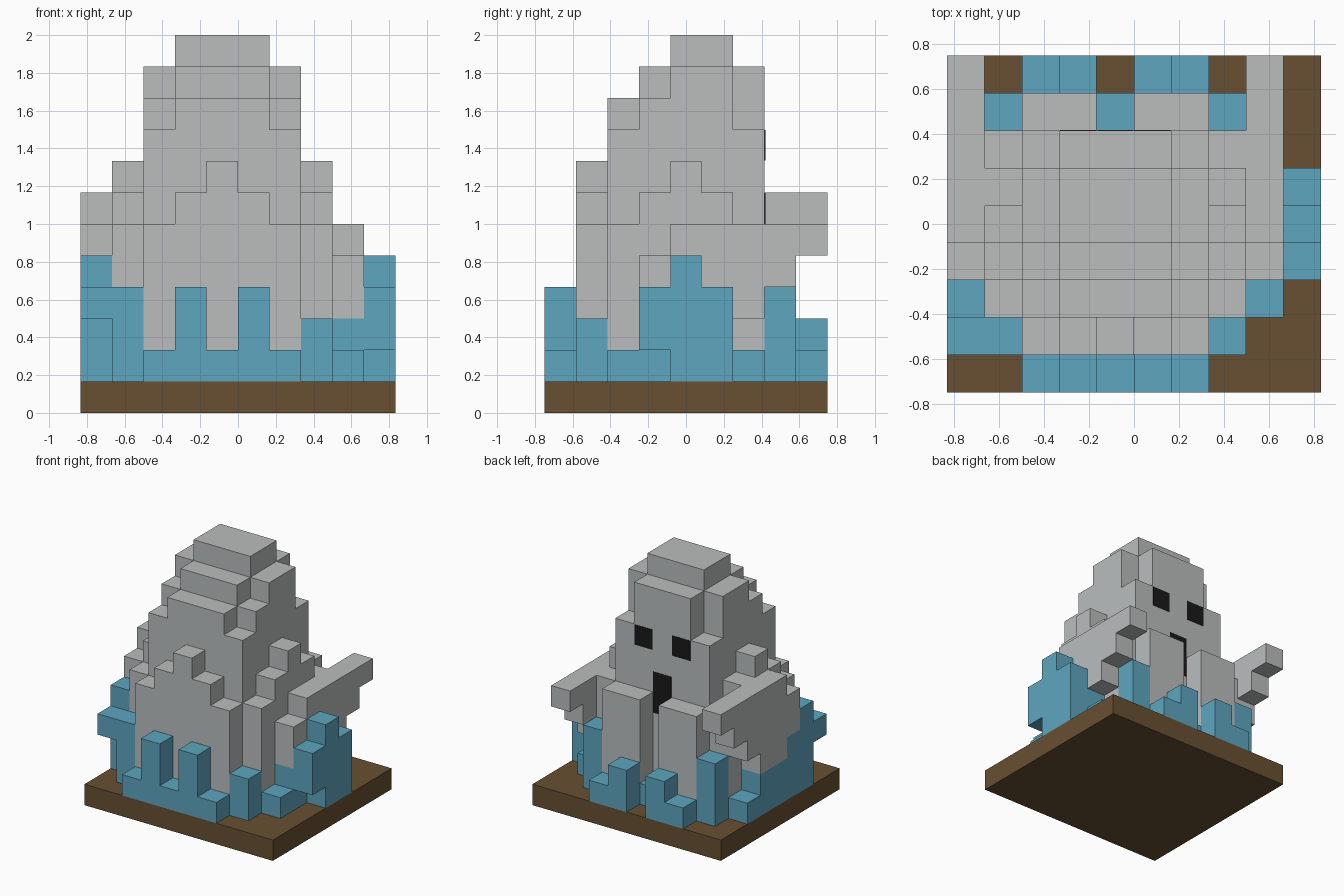
import bpy, bmesh
from mathutils import Vector

cube = bpy.data.objects.get("Cube")
if cube:
    bpy.data.objects.remove(cube, do_unlink=True)

U = 1 / 6                          # size of one block
ORIGIN = Vector((5, 4.5, 0))       # block grid position of the model's centre


def material(name, rgb):
    mat = bpy.data.materials.new(name)
    mat.use_nodes = True
    mat.diffuse_color = (*rgb, 1)
    bsdf = next(n for n in mat.node_tree.nodes if n.type == 'BSDF_PRINCIPLED')
    bsdf.inputs["Base Color"].default_value = (*rgb, 1)
    return mat


GREY = material("pale grey", (0.495, 0.515, 0.515))
BLUE = material("water blue", (0.112, 0.381, 0.521))
BROWN = material("earth brown", (0.138, 0.08, 0.032))
BLACK = material("black", (0.01, 0.01, 0.01))


def add_object(name, bm, mat):
    mesh = bpy.data.meshes.new(name)
    bm.to_mesh(mesh)
    bm.free()
    mesh.materials.append(mat)
    obj = bpy.data.objects.new(name, mesh)
    bpy.context.collection.objects.link(obj)
    return obj


def column(x, y, bottom, top):
    return {(x, y, z) for z in range(bottom, top)}


def block_object(name, cells, mat):
    """Skin a set of grid cells with outward faces, merging flat areas."""
    bm = bmesh.new()
    for cell in cells:
        centre = Vector(cell) + Vector((0.5, 0.5, 0.5))
        for axis in range(3):
            for sign in (-1, 1):
                n = Vector((0, 0, 0))
                n[axis] = sign
                if tuple(int(c) for c in Vector(cell) + n) in cells:
                    continue
                a = Vector((0, 0, 0))
                a[(axis + 1) % 3] = 1
                b = n.cross(a)
                corners = (a + b, b - a, -a - b, a - b)
                bm.faces.new([bm.verts.new((centre + (n + c) / 2 - ORIGIN) * U)
                              for c in corners])
    bmesh.ops.remove_doubles(bm, verts=bm.verts, dist=U / 100)
    bmesh.ops.dissolve_limit(bm, angle_limit=0.01, verts=bm.verts, edges=bm.edges)
    return add_object(name, bm, mat)


def box(name, low, high, mat):
    low, high = ((Vector(v) - ORIGIN) * U for v in (low, high))
    bm = bmesh.new()
    bmesh.ops.create_cube(bm, size=1)
    for v in bm.verts:
        v.co = (low + high) / 2 + v.co * (high - low)
    return add_object(name, bm, mat)


# Ground slab
box("ground", (0, 0, 0), (10, 9, 1), BROWN)

# Body: column heights from the middle outwards, row by row to the back
MID = 4
rows = {
    1: (8, 7, 6),
    2: (10, 10, 9, 6),
    3: (11, 11, 10, 7),
    4: (12, 12, 11, 8),
    5: (12, 12, 11, 7),
    6: (11, 11, 9, 6),
    7: (0, 6, 6),
}
body = set()
for y, heights in rows.items():
    for d, top in enumerate(heights):
        body |= column(MID + d, y, 1, top) | column(MID - d, y, 1, top)
block_object("body", body, GREY)


# Arms: stepped undersides reaching to the back, one a block higher
def arm(name, x, top, bottoms):
    cells = column(x, 3, bottoms[0], top - 1)
    for y, bottom in enumerate(bottoms[1:], 4):
        cells |= column(x, y, bottom, top)
    block_object(name, cells, GREY)


arm("left_arm", 8, 6, (3, 3, 3, 3, 4, 5))
arm("right_arm", 0, 7, (4, 3, 3, 4, 5, 6))


# Water splashes: strips of columns with given tops
def along_x(y, start, tops):
    return set().union(*(column(start + i, y, 1, t) for i, t in enumerate(tops)))


def along_y(x, start, tops):
    return set().union(*(column(x, start + i, 1, t) for i, t in enumerate(tops)))


block_object("front_splash", along_x(0, 2, (2, 4, 2, 4, 2)), BLUE)
block_object("back_splash", along_x(8, 2, (2, 3, 1, 3, 2))
             | along_x(7, 1, (4, 1, 1, 2, 1, 1, 4)), BLUE)
block_object("left_splash", column(7, 1, 1, 3) | along_y(8, 2, (2, 3, 3, 3, 2))
             | column(9, 3, 2, 4) | along_y(9, 4, (5, 4)), BLUE)
block_object("right_splash", column(1, 1, 1, 4) | column(0, 1, 3, 4)
             | along_y(0, 2, (5, 4, 3, 3, 2)), BLUE)


# Face plates on the back of the head
def plate(name, x, bottom, top):
    box(name, (x + 0.02, 6.98, bottom + 0.02), (x + 0.98, 7.02, top - 0.02), BLACK)


plate("left_eye", 5, 8, 9)
plate("right_eye", 3, 8, 9)
plate("mouth", 4, 5, 7)
